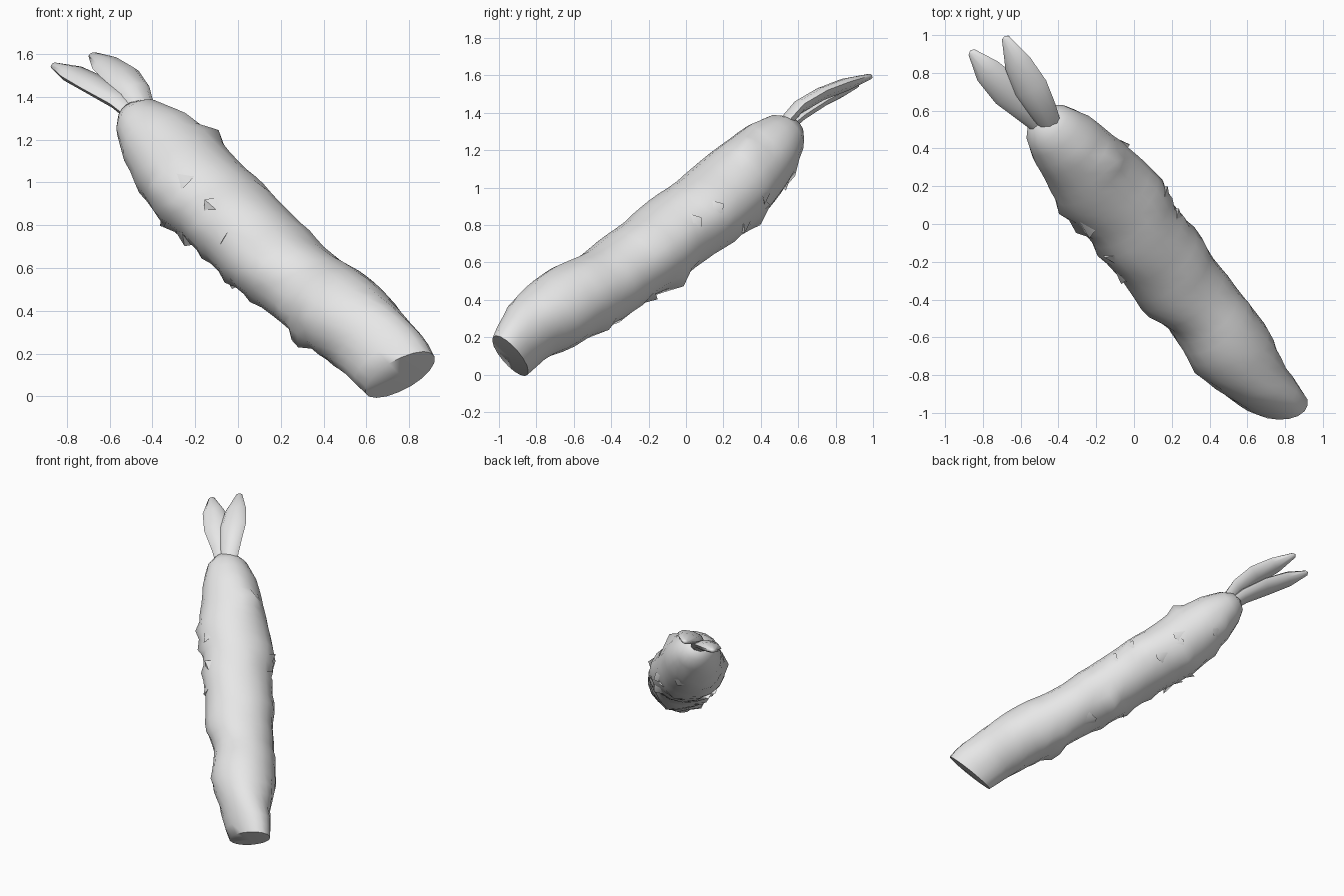
import bpy, bmesh, math, random
from mathutils import Vector, noise

random.seed(11)
if "Cube" in bpy.data.objects:
    bpy.data.objects.remove(bpy.data.objects["Cube"], do_unlink=True)

mat = bpy.data.materials.new("pale grey")
mat.use_nodes = True
mat.diffuse_color = (0.8, 0.8, 0.8, 1)
mat.node_tree.nodes["Principled BSDF"].inputs["Base Color"].default_value = (0.8, 0.8, 0.8, 1)

# Leaning frame of the body
MIDDLE = Vector((.15, -.17, .685))
AXIS = Vector((-.56, .64, .53)).normalized()
SIDE = Vector((1, 1, 0))
SIDE = (SIDE - AXIS * SIDE.dot(AXIS)).normalized()
UP = SIDE.cross(AXIS)

# Body stations: distance along, offset sideways, offset up, side radius, upright radius
STATIONS = [
    (-1.14, -.05, .02, .115, .175),
    (-1.06, -.06, .035, .135, .185),
    (-.95, -.065, .05, .155, .195),
    (-.75, -.05, .045, .215, .21),
    (-.60, -.045, .035, .22, .215),
    (-.40, -.02, 0, .205, .20),
    (-.20, -.03, -.01, .23, .20),
    (0, -.015, -.02, .235, .21),
    (.18, -.01, -.018, .235, .21),
    (.40, .015, -.026, .25, .215),
    (.60, 0, -.03, .245, .22),
    (.80, .01, -.015, .215, .205),
    (.97, .005, .005, .185, .175),
    (1.10, 0, .02, .14, .125),
    (1.17, 0, .02, .08, .07),
]
# Larger tufts: distance along, angle in degrees, height
TUFTS = [(.74, 60, .22), (-.03, 300, .2), (-.55, 240, .25), (.57, 300, .08),
         (-.2, 180, .08), (-.65, 180, .08), (.8, 235, .1), (.26, 240, .07)]
SIDES = 18


def station(s):
    """Interpolate the station table at distance s."""
    for a, b in zip(STATIONS, STATIONS[1:]):
        if s <= b[0]:
            break
    return Vector(a).lerp(Vector(b), (s - a[0]) / (b[0] - a[0]))


def surface(s, angle, lift=1.0):
    """Point on the skin; the low end is rolled and cut on a slant."""
    _, p, q, rh, rv = station(s)
    low = min(1, max(0, (-.7 - s) / .3))
    roll = math.radians(30) * low
    h, n = rh * lift * math.cos(angle), rv * lift * math.sin(angle)
    p += h * math.cos(roll) + n * math.sin(roll)
    q += n * math.cos(roll) - h * math.sin(roll)
    return MIDDLE + AXIS * (s - .35 * low * n) + SIDE * p + UP * q


def tuft_lift(s, angle):
    total = 0
    for along, deg, height in TUFTS:
        da = (angle - math.radians(deg) + math.pi) % math.tau - math.pi
        total += height * math.exp(-((s - along) / .05) ** 2 - (da / .3) ** 2)
    return total


def make(name, bm):
    bmesh.ops.recalc_face_normals(bm, faces=bm.faces)
    me = bpy.data.meshes.new(name)
    bm.to_mesh(me)
    bm.free()
    me.materials.append(mat)
    ob = bpy.data.objects.new(name, me)
    bpy.context.collection.objects.link(ob)
    bpy.ops.object.select_all(action='DESELECT')
    ob.select_set(True)
    bpy.context.view_layer.objects.active = ob
    bpy.ops.object.shade_smooth_by_angle(angle=math.radians(60))


def loft(bm, rings, cap_a, cap_b):
    """Skin closed rings of points and close both ends with fans."""
    vs = [[bm.verts.new(p) for p in ring] for ring in rings]
    n = len(vs[0])
    for r, s in zip(vs, vs[1:]):
        for j in range(n):
            k = (j + 1) % n
            bm.faces.new((r[j], r[k], s[k], s[j]))
    for ring, tip in ((vs[0], cap_a), (vs[-1], cap_b)):
        p = bm.verts.new(tip)
        for j in range(n):
            bm.faces.new((ring[j], ring[(j + 1) % n], p))


# Lumpy body, with ragged points pulled out of the skin
bm = bmesh.new()
rings = []
first, last = STATIONS[0][0], STATIONS[-1][0]
count = 34
for i in range(count):
    s = first + (last - first) * i / (count - 1)
    ring = []
    for j in range(SIDES):
        a = math.tau * j / SIDES
        lift = 1 + .04 * noise.noise(surface(s, a) * 7) + tuft_lift(s, a)
        slide = 0
        if -.6 < s < 1 and random.random() < (.02 if .6 < a < 2.4 else .08):
            lift += random.uniform(.03, .1)
            slide = random.uniform(-.02, .02)
        ring.append(surface(s, a, lift) + AXIS * slide)
    rings.append(ring)
ends = [sum(r, Vector()) / SIDES for r in (rings[0], rings[-1])]
loft(bm, rings, ends[0] - AXIS * .01, ends[1] + AXIS * .025)
make("body", bm)

# Low torn flaps lying on the skin, away from the smooth upper front
bm = bmesh.new()
for _ in range(14):
    s = random.uniform(-.3, .9)
    a = random.uniform(math.radians(150), math.radians(390))
    w, l = random.uniform(.25, .4), random.choice((-1, 1)) * random.uniform(.06, .1)
    corners = [surface(s, a + w, .96), surface(s, a - w, .96),
               surface(s + l, a, .96), surface(s - l * .4, a, random.uniform(1.06, 1.13))]
    v = [bm.verts.new(p) for p in corners]
    for f in ((0, 1, 2), (0, 1, 3), (1, 2, 3), (2, 0, 3)):
        bm.faces.new([v[k] for k in f])
make("skin_flaps", bm)

# Two arched leaves at the high end
HALF_WIDTHS = (.05, .075, .092, .075, .022)
LEAVES = {
    "right_leaf": (Vector((.73, .68, .16)),
                   [(-.44, .48, 1.28), (-.545, .59, 1.38), (-.665, .70, 1.455),
                    (-.775, .81, 1.51), (-.86, .91, 1.547)]),
    "left_leaf": (Vector((.86, .42, .24)),
                  [(-.42, .48, 1.29), (-.48, .60, 1.43), (-.545, .72, 1.50),
                   (-.615, .85, 1.55), (-.68, .985, 1.595)]),
}
for name, (wide, path) in LEAVES.items():
    wide.normalize()
    pts = [Vector(p) for p in path]
    along = (pts[-1] - pts[0]).normalized()
    thick = wide.cross(along).normalized()
    bm = bmesh.new()
    rings = [[p + wide * w * math.cos(k * math.tau / 8)
              + thick * min(.036, w * .7) * math.sin(k * math.tau / 8)
              for k in range(8)] for p, w in zip(pts, HALF_WIDTHS)]
    loft(bm, rings, pts[0], pts[-1] + along * .012)
    make(name, bm)
